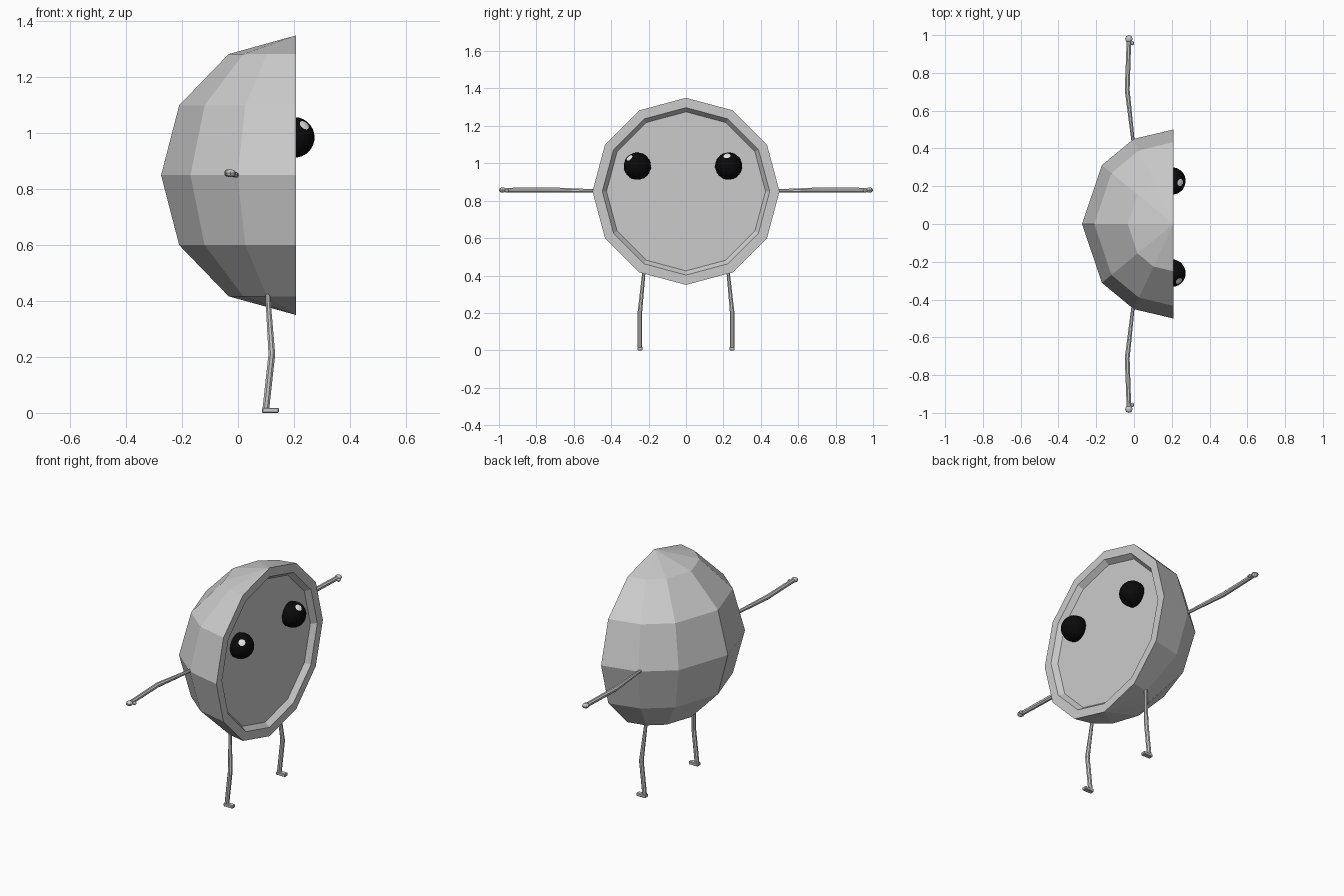
import bpy, bmesh, math
from mathutils import Vector

if "Cube" in bpy.data.objects:
    bpy.data.objects.remove(bpy.data.objects["Cube"])


def material(name, value):
    m = bpy.data.materials.new(name)
    m.diffuse_color = (value, value, value, 1)
    m.use_nodes = True
    m.node_tree.nodes["Principled BSDF"].inputs["Base Color"].default_value = m.diffuse_color
    return m


grey = material("light grey", 0.6)
black = material("black", 0.003)
white = material("white", 0.8)


def finish(name, bm, mats):
    bmesh.ops.recalc_face_normals(bm, faces=bm.faces)
    me = bpy.data.meshes.new(name)
    bm.to_mesh(me)
    bm.free()
    for m in mats:
        me.materials.append(m)
    ob = bpy.data.objects.new(name, me)
    bpy.context.collection.objects.link(ob)
    return ob


def bridge(bm, a, b, closed=True):
    n = len(a)
    for i in range(n if closed else n - 1):
        j = (i + 1) % n
        bm.faces.new((a[i], a[j], b[j], b[i]))


FACE_X, MID_Z, R, DEPTH = 0.208, 0.85, 0.5, 0.483

# Body: faceted half sphere with vertical poles
bm = bmesh.new()
angles = [math.radians(a) for a in (-90, -64.3, -38.5, 0, 38.5, 64.3, 90)]
top = bm.verts.new((FACE_X, 0, MID_Z + R))
bottom = bm.verts.new((FACE_X, 0, MID_Z - R))
rings = []
for lat in (60, 30, 0, -30, -60):
    c, s = math.cos(math.radians(lat)), math.sin(math.radians(lat))
    rings.append([bm.verts.new((FACE_X - DEPTH * c * math.cos(a),
                                R * c * math.sin(a), MID_Z + R * s)) for a in angles])
for a, b in zip(rings, rings[1:]):
    bridge(bm, a, b, closed=False)
for pole, ring in ((top, rings[0]), (bottom, rings[-1])):
    for a, b in zip(ring, ring[1:]):
        bm.faces.new((pole, a, b))

# Rim, recess wall and flat face
outer = [top] + [r[-1] for r in rings] + [bottom] + [r[0] for r in reversed(rings)]


def scaled(k, x):
    return [bm.verts.new((x, v.co.y * k, MID_Z + (v.co.z - MID_Z) * k)) for v in outer]


lip = scaled(0.895, FACE_X)
floor = scaled(0.85, FACE_X - 0.03)
bridge(bm, outer, lip)
bridge(bm, lip, floor)
bm.faces.new(floor)
finish("body", bm, [grey])


# Eyes: spheres whose pole points at the highlight
def eye(name, y, glint):
    bm = bmesh.new()
    bmesh.ops.create_uvsphere(bm, u_segments=16, v_segments=12, radius=0.073)
    for f in bm.faces:
        f.material_index = 1 if f.calc_center_median().z > 0.069 else 0
    turn = Vector((0, 0, 1)).rotation_difference(Vector(glint).normalized())
    bmesh.ops.rotate(bm, verts=bm.verts, matrix=turn.to_matrix())
    bmesh.ops.translate(bm, verts=bm.verts, vec=(0.201, y, 0.985))
    finish(name, bm, [black, white])


eye("left_eye", -0.26, (0.038, -0.044, 0.046))
eye("right_eye", 0.228, (0.04, -0.008, 0.05))


# Limbs: tapered tubes along a path of (x, y, z, radius)
def tube(name, path, sides=8):
    bm = bmesh.new()
    pts = [Vector(p[:3]) for p in path]
    loops = []
    for i, p in enumerate(pts):
        d = (pts[min(i + 1, len(pts) - 1)] - pts[max(i - 1, 0)]).normalized()
        u = d.cross(Vector((1, 0, 0))).normalized()
        v = d.cross(u)
        loops.append([bm.verts.new(p + path[i][3] * (
            u * math.cos(2 * math.pi * (k + 0.5) / sides)
            + v * math.sin(2 * math.pi * (k + 0.5) / sides))) for k in range(sides)])
    for a, b in zip(loops, loops[1:]):
        bridge(bm, a, b)
    bm.faces.new(loops[0])
    bm.faces.new(loops[-1])
    return finish(name, bm, [grey])


def ball(name, centre, size):
    bm = bmesh.new()
    bmesh.ops.create_uvsphere(bm, u_segments=8, v_segments=6, radius=1)
    bmesh.ops.scale(bm, verts=bm.verts, vec=size)
    bmesh.ops.translate(bm, verts=bm.verts, vec=centre)
    finish(name, bm, [grey])


def foot(name, y):
    bm = bmesh.new()
    bmesh.ops.create_cube(bm, size=1)
    bmesh.ops.scale(bm, verts=bm.verts, vec=(0.06, 0.028, 0.018))
    bmesh.ops.translate(bm, verts=bm.verts, vec=(0.116, y, 0.009))
    bmesh.ops.bevel(bm, geom=bm.edges[:], offset=0.003, segments=1, affect='EDGES')
    finish(name, bm, [grey])


for side, s in (("left", -1), ("right", 1)):
    tube(side + "_arm", [(-0.003, s * 0.42, 0.85, 0.009), (-0.036, s * 0.71, 0.858, 0.014),
                         (-0.027, s * 0.965, 0.857, 0.013)])
    ball(side + "_hand", (-0.027, s * 0.98, 0.857), (0.02, 0.02, 0.014))
    ball(side + "_thumb", (-0.009, s * 0.958, 0.853), (0.010, 0.012, 0.009))
    tube(side + "_leg", [(0.105, s * 0.223, 0.44, 0.009), (0.121, s * 0.246, 0.21, 0.013),
                         (0.099, s * 0.246, 0.008, 0.013)])
    foot(side + "_foot", s * 0.246)
